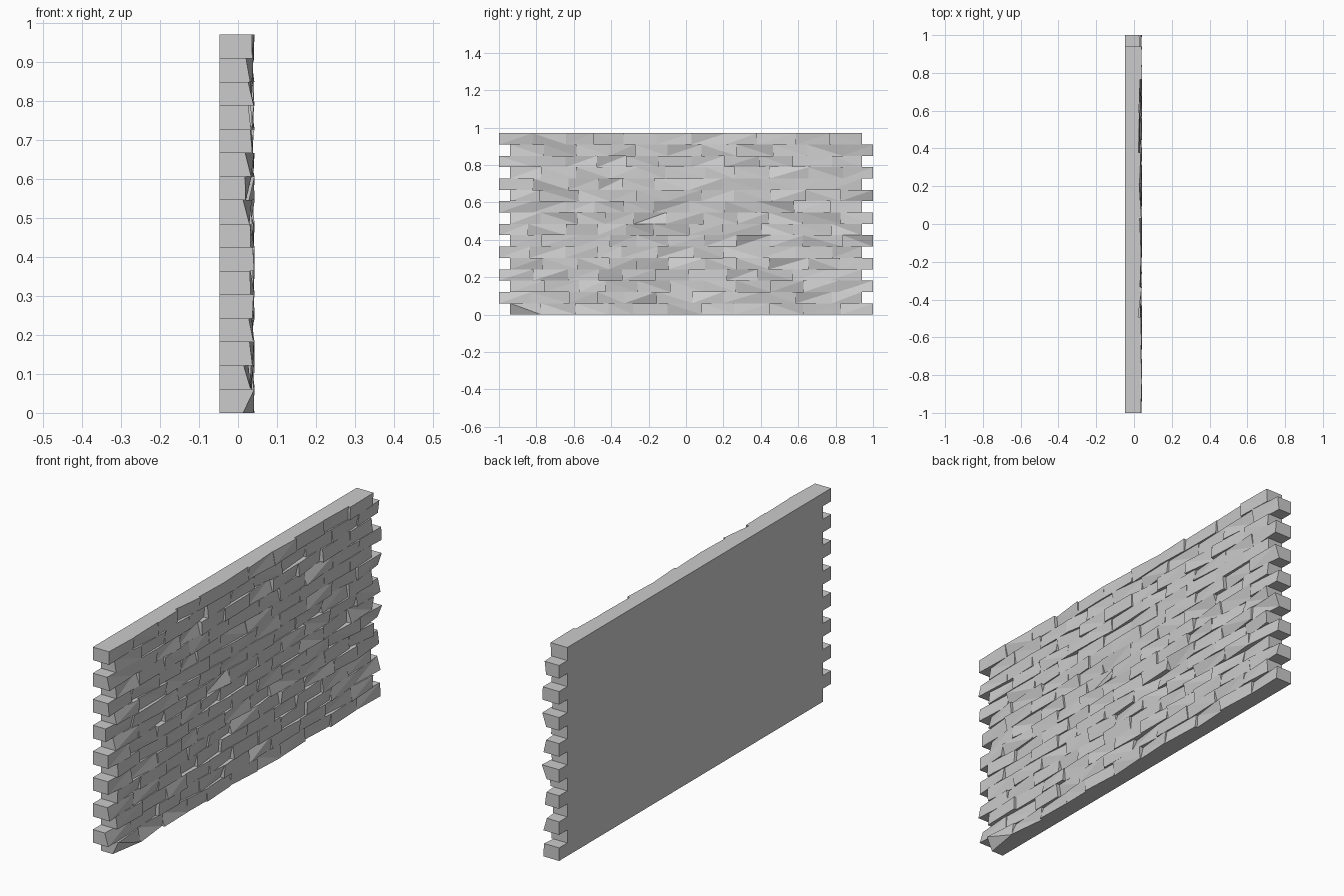
import bpy, bmesh, random

if "Cube" in bpy.data.objects:
    bpy.data.objects.remove(bpy.data.objects["Cube"])

random.seed(7)
ROWS, HEIGHT, TOOTH = 16, 0.97, 0.06
RH = HEIGHT / ROWS
BACK, BASE, FRONT = -0.047, 0.006, 0.043


def finish(bm, name):
    mesh = bpy.data.meshes.new(name)
    bm.to_mesh(mesh)
    bm.free()
    obj = bpy.data.objects.new(name, mesh)
    bpy.context.collection.objects.link(obj)
    return obj


def row_ends(r):
    # alternate courses shift sideways so the wall ends interlock
    return (-1 + TOOTH, 1.0) if r % 2 == 0 else (-1.0, 1 - TOOTH)


# Backing slab with toothed ends, open at the brick side
bm = bmesh.new()
left, right = [], []
for r in range(ROWS):
    a, b = row_ends(r)
    left += [(a, r * RH), (a, (r + 1) * RH)]
    right += [(b, r * RH), (b, (r + 1) * RH)]
outline = right + left[::-1]
back = [bm.verts.new((BACK, y, z)) for y, z in outline]
front = [bm.verts.new((BASE, y, z)) for y, z in outline]
bm.faces.new(back[::-1])
n = len(outline)
for i in range(n):
    j = (i + 1) % n
    bm.faces.new((back[i], back[j], front[j], front[i]))
finish(bm, "wall_backing")


def depth():
    # most corners sit near the face, a few are chipped back
    if random.random() < 0.12:
        return random.uniform(0.012, 0.024)
    return random.uniform(0.026, FRONT)


def add_brick(bm, y0, y1, z0, z1):
    ring = [(y0, z0), (y1, z0), (y1, z1), (y0, z1)]
    lo = [bm.verts.new((BASE, y, z)) for y, z in ring]
    hi = [bm.verts.new((depth(), y, z)) for y, z in ring]
    for i in range(4):
        j = (i + 1) % 4
        bm.faces.new((lo[i], lo[j], hi[j], hi[i]))
    if random.random() < 0.5:
        bm.faces.new((hi[0], hi[1], hi[2]))
        bm.faces.new((hi[0], hi[2], hi[3]))
    else:
        bm.faces.new((hi[0], hi[1], hi[3]))
        bm.faces.new((hi[1], hi[2], hi[3]))


# Rough-faced bricks laid in running courses
columns = [-0.61, -0.45, -0.30, -0.13, 0.06, 0.24, 0.42, 0.61, 0.80]
columns = [-0.80] + columns
bm = bmesh.new()
for r in range(ROWS):
    a, b = row_ends(r)
    shift = 0.03 if r % 2 == 0 else -0.03
    cuts = [a] + [c + shift + random.uniform(-0.015, 0.015) for c in columns] + [b]
    for y0, y1 in zip(cuts, cuts[1:]):
        add_brick(bm, y0, y1, r * RH, (r + 1) * RH)
finish(bm, "rough_bricks")
